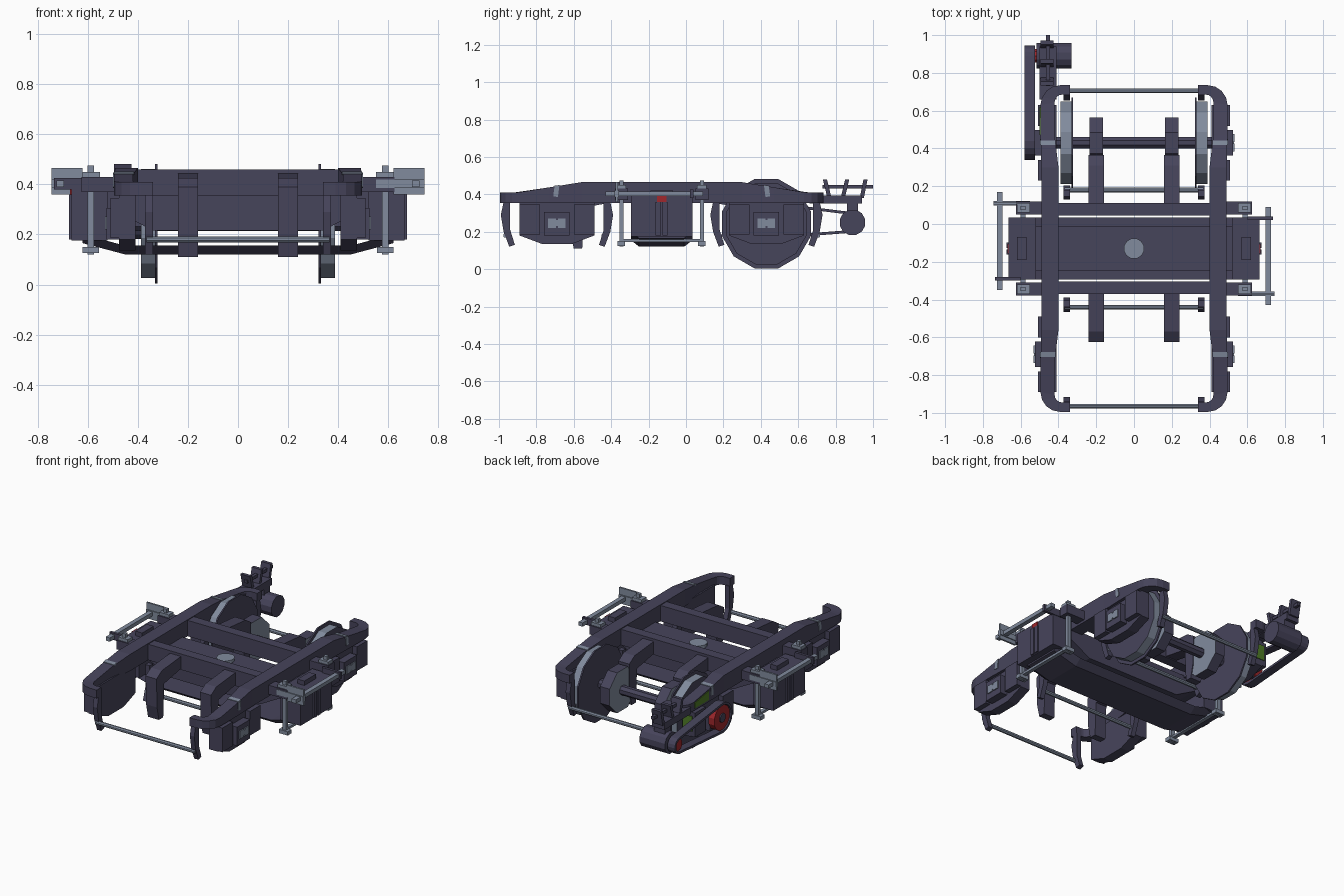
import bpy, bmesh, math

cube = bpy.data.objects.get("Cube")
if cube:
    bpy.data.objects.remove(cube)


def material(name, rgb):
    m = bpy.data.materials.new(name)
    m.use_nodes = True
    m.diffuse_color = (*rgb, 1)
    m.node_tree.nodes["Principled BSDF"].inputs["Base Color"].default_value = (*rgb, 1)
    return m


DARK = material("dark slate paint", (0.062, 0.058, 0.105))
STEEL = material("light steel", (0.22, 0.26, 0.34))
RED = material("red paint", (0.35, 0.02, 0.025))
GREEN = material("green paint", (0.08, 0.2, 0.02))
MID = -0.13      # lengthwise centre of the frame
AXLE = 0.56      # axle distance from the frame centre
SIDES = (-1, 1)
CORNERS = [(sx, sy) for sx in SIDES for sy in SIDES]


def finish(name, bm, mat):
    bmesh.ops.recalc_face_normals(bm, faces=bm.faces[:])
    mesh = bpy.data.meshes.new(name)
    bm.to_mesh(mesh)
    bm.free()
    ob = bpy.data.objects.new(name, mesh)
    bpy.context.scene.collection.objects.link(ob)
    mesh.materials.append(mat)
    return ob


def loft(name, mat, sections, closed=False):
    """Skin a list of equal-length rings of points."""
    bm = bmesh.new()
    rings = [[bm.verts.new(p) for p in s] for s in sections]
    pairs = list(zip(rings, rings[1:]))
    if closed:
        pairs.append((rings[-1], rings[0]))
    else:
        bm.faces.new(rings[0])
        bm.faces.new(rings[-1])
    for a, b in pairs:
        for i in range(len(a)):
            j = (i + 1) % len(a)
            bm.faces.new((a[i], a[j], b[j], b[i]))
    return finish(name, bm, mat)


def prism(name, mat, axis, pts, a, b):
    place = {"x": lambda u, v, w: (w, u, v),
             "y": lambda u, v, w: (u, w, v),
             "z": lambda u, v, w: (u, v, w)}[axis]
    return loft(name, mat, [[place(u, v, w) for u, v in pts] for w in (a, b)])


def box(name, mat, x0, x1, y0, y1, z0, z1):
    return prism(name, mat, "z", [(x0, y0), (x1, y0), (x1, y1), (x0, y1)], z0, z1)


def disc(name, mat, axis, u, v, r, a, b, n=12):
    turn = [2 * math.pi * (i + 0.5) / n for i in range(n)]
    return prism(name, mat, axis, [(u + r * math.cos(t), v + r * math.sin(t)) for t in turn], a, b)


def paint_sides(ob, mat, along_axis):
    """Give end faces (or rim faces) of an x-axis disc a second colour."""
    ob.data.materials.append(mat)
    for f in ob.data.polygons:
        if (abs(f.normal.x) > 0.5) == along_axis:
            f.material_index = 1


def frame_top(y):
    return 0.465 - 0.055 * min(max((abs(y) - 0.43) / 0.34, 0), 1)


# Side frames: plan path of inner and outer edges, with curved ends
end = [(0.34, 0.815, 0.34, 0.865)]
for i in range(5):
    t = math.radians(90 - 22.5 * i)
    end.append((0.38 + 0.04 * math.cos(t), 0.775 + 0.04 * math.sin(t),
                0.39 + 0.105 * math.cos(t), 0.76 + 0.105 * math.sin(t)))
half = end + [(0.42, 0.6, 0.495, 0.6), (0.40, 0.43, 0.49, 0.43), (0.40, 0.25, 0.49, 0.25)]
path = half + [(a, -b, c, -d) for a, b, c, d in reversed(half)]
for sx in SIDES:
    rings = []
    for xi, yi, xo, yo in path:
        top, low = frame_top(yo), 0.355
        rings.append([(sx * xi, yi + MID, low), (sx * xo, yo + MID, low),
                      (sx * xo, yo + MID, top), (sx * xi, yi + MID, top)])
    loft("side_frame", DARK, rings)

# Cross beams
for sy in SIDES:
    y = MID + sy * 0.207
    box("cross_beam", DARK, -0.41, 0.41, y - 0.033, y + 0.033, 0.355, 0.46)

# Bolster with a tapered belly and the trough-shaped spring plank below
prism("bolster", DARK, "y", [(-0.6, 0.37), (0.6, 0.37), (0.6, 0.29), (0.48, 0.29),
                             (0.34, 0.215), (-0.34, 0.215), (-0.48, 0.29), (-0.6, 0.29)],
      MID - 0.12, MID + 0.12)
disc("centre_pivot", STEEL, "z", 0, MID, 0.055, 0.36, 0.39)
plank = []
for x, low in ((-0.62, 0.165), (-0.45, 0.12), (0.45, 0.12), (0.62, 0.165)):
    plank.append([(x, MID - 0.12, low), (x, MID + 0.12, low),
                  (x, MID + 0.165, low + 0.035), (x, MID - 0.165, low + 0.035)])
loft("spring_plank", DARK, plank)

for sx in SIDES:
    def xbox(name, mat, a, b, *rest):
        return box(name, mat, min(sx * a, sx * b), max(sx * a, sx * b), *rest)

    # Spring housings at the bolster ends
    xbox("spring_housing", DARK, 0.52, 0.665, MID - 0.165, MID + 0.165, 0.175, 0.39)
    xbox("housing_cap", DARK, 0.57, 0.62, MID - 0.06, MID + 0.06, 0.39, 0.42)
    for sy in SIDES:
        y = MID + sy * 0.018
        xbox("housing_rib", DARK, 0.66, 0.675, y - 0.014, y + 0.014, 0.18, 0.36)
    xbox("red_tag", RED, 0.664, 0.671, MID - 0.025, MID + 0.025, 0.36, 0.39)

    # Outriggers, hanger rods and their feet
    for sy in SIDES:
        y = MID + sy * 0.215
        xbox("outrigger", DARK, 0.48, 0.625, y - 0.034, y + 0.034, 0.37, 0.43)
        xbox("outrigger_cap", STEEL, 0.55, 0.62, y - 0.025, y + 0.025, 0.425, 0.45)
        xbox("hanger_rod", STEEL, 0.575, 0.6, y - 0.011, y + 0.011, 0.12, 0.475)
        xbox("hanger_foot", STEEL, 0.555, 0.62, y - 0.02, y + 0.02, 0.125, 0.15)
    xbox("foot_bar", STEEL, 0.575, 0.6, MID - 0.225, MID + 0.225, 0.145, 0.16)

    # Outer link bar on two arms, turned half round on the other side
    ya, yb = MID - sx * 0.24, MID + sx * 0.16
    ends = sorted((MID - sx * 0.3, MID + sx * 0.22))
    xbox("link_bar", STEEL, 0.695, 0.725, ends[0], ends[1], 0.39, 0.415)
    xbox("link_arm", STEEL, 0.55, 0.745, ya - 0.012, ya + 0.012, 0.385, 0.42)
    xbox("link_plate", STEEL, 0.62, 0.745, ya - 0.006, ya + 0.006, 0.36, 0.465)
    xbox("link_arm", DARK, 0.6, 0.735, yb - 0.009, yb + 0.009, 0.38, 0.425)

for sx, sy in CORNERS:
    def side(name, mat, a, b, pts):
        return prism(name, mat, "x", [(MID + sy * u, v) for u, v in pts], sx * a, sx * b)

    def sbox(name, mat, a, b, u0, u1, z0, z1):
        return side(name, mat, a, b, [(u0, z0), (u1, z0), (u1, z1), (u0, z1)])

    # Axle box with spring pads and cover
    side("axle_guard", DARK, 0.41, 0.475,
         [(AXLE + d, z) for d, z in ((-0.2, 0.37), (-0.2, 0.18), (-0.08, 0.135),
                                     (0.08, 0.135), (0.2, 0.18), (0.2, 0.37))])
    for d in (-0.145, 0.145):
        sbox("spring_pad", DARK, 0.41, 0.508, AXLE + d - 0.055, AXLE + d + 0.055, 0.185, 0.345)
    sbox("axle_box", DARK, 0.42, 0.525, AXLE - 0.068, AXLE + 0.068, 0.18, 0.305)
    for d in (-0.026, 0.026):
        sbox("axle_cover", STEEL, 0.524, 0.531, AXLE + d - 0.021, AXLE + d + 0.021, 0.22, 0.272)
    sbox("cover_bridge", STEEL, 0.524, 0.53, AXLE - 0.01, AXLE + 0.01, 0.23, 0.262)

    # Painted marks on the frame above each axle
    za, zb = frame_top(AXLE - 0.013), frame_top(AXLE + 0.013)
    side("top_mark", STEEL, 0.415, 0.495, [(AXLE - 0.013, za - 0.004), (AXLE + 0.013, zb - 0.004),
                                           (AXLE + 0.013, zb + 0.004), (AXLE - 0.013, za + 0.004)])
    side("side_mark", STEEL, 0.49, 0.498, [(AXLE - 0.005, 0.385), (AXLE + 0.02, 0.39),
                                           (AXLE + 0.013, zb), (AXLE - 0.013, za)])

    # Brake shoes either side of the wheel
    for d in SIDES:
        side("brake_shoe", DARK, 0.34, 0.372,
             [(AXLE + d * u, z) for u, z in ((0.25, 0.36), (0.285, 0.36), (0.3, 0.29),
                                             (0.285, 0.2), (0.255, 0.12), (0.225, 0.13),
                                             (0.25, 0.21))])

    # Brake bracket on the cross beam
    side("brake_bracket", DARK, 0.16, 0.24, [(0.22, 0.445), (0.44, 0.425), (0.495, 0.39),
                                             (0.49, 0.2), (0.47, 0.11), (0.425, 0.11),
                                             (0.415, 0.33), (0.22, 0.365)])

# Brake rods
for sy in SIDES:
    for u in (0.835, 0.31):
        disc("brake_rod", STEEL, "x", MID + sy * u, 0.18, 0.013, -0.365, 0.365, 8)

# Wheelset at the back, with brake discs
WY, WZ = MID + AXLE, 0.243
disc("axle", DARK, "x", WY, WZ, 0.032, -0.44, 0.44, 8)
for sx in SIDES:
    tread = disc("wheel", DARK, "x", WY, WZ, 0.225, sx * 0.33, sx * 0.388)
    paint_sides(tread, STEEL, False)
    disc("wheel_flange", DARK, "x", WY, WZ, 0.247, sx * 0.322, sx * 0.332)
    rotor = disc("brake_disc", DARK, "x", WY, WZ, 0.145, sx * 0.165, sx * 0.235, 8)
    paint_sides(rotor, STEEL, True)

# Generator on a frame extension at the back
GY, GZ = 0.89, 0.25
box("generator_arm", DARK, -0.5, -0.41, 0.66, 0.94, 0.35, 0.395)
disc("generator", DARK, "x", GY, GZ, 0.07, -0.515, -0.33, 12)
box("generator_mount", DARK, -0.49, -0.41, 0.86, 0.92, 0.3, 0.36)
box("tension_rod", DARK, -0.465, -0.445, 0.73, 1.0, 0.43, 0.45)
for y, lean in ((0.755, -0.012), (0.85, 0.012), (0.95, 0.01)):
    prism("rod_bracket", DARK, "x", [(y - lean - 0.011, 0.38), (y - lean + 0.011, 0.38),
                                     (y + lean + 0.011, 0.48), (y + lean - 0.011, 0.48)],
          -0.495, -0.425)

# Drive belt and pulleys
belt = []
for cy, cz, r, start in ((WY + 0.01, 0.26, 0.1, 90), (GY, GZ, 0.055, -90)):
    for i in range(9):
        t = math.radians(start + 22.5 * i)
        c, s = math.cos(t), math.sin(t)
        belt.append([(x, cy + q * c, cz + q * s) for x, q in
                     ((-0.58, r - 0.015), (-0.58, r), (-0.525, r), (-0.525, r - 0.015))])
loft("drive_belt", DARK, belt, closed=True)
disc("axle_pulley", RED, "x", WY + 0.01, 0.26, 0.083, -0.572, -0.53, 12)
disc("pulley_hub", DARK, "x", WY + 0.01, 0.26, 0.03, -0.58, -0.52, 8)
disc("generator_pulley", RED, "x", GY, GZ, 0.038, -0.57, -0.51, 10)

# Green panels behind the belt
prism("frame_panel", GREEN, "x", [(0.47, 0.37), (0.62, 0.37), (0.62, 0.405), (0.47, 0.43)],
      -0.49, -0.499)
box("guard_panel", GREEN, -0.49, -0.42, 0.633, 0.637, 0.22, 0.32)
